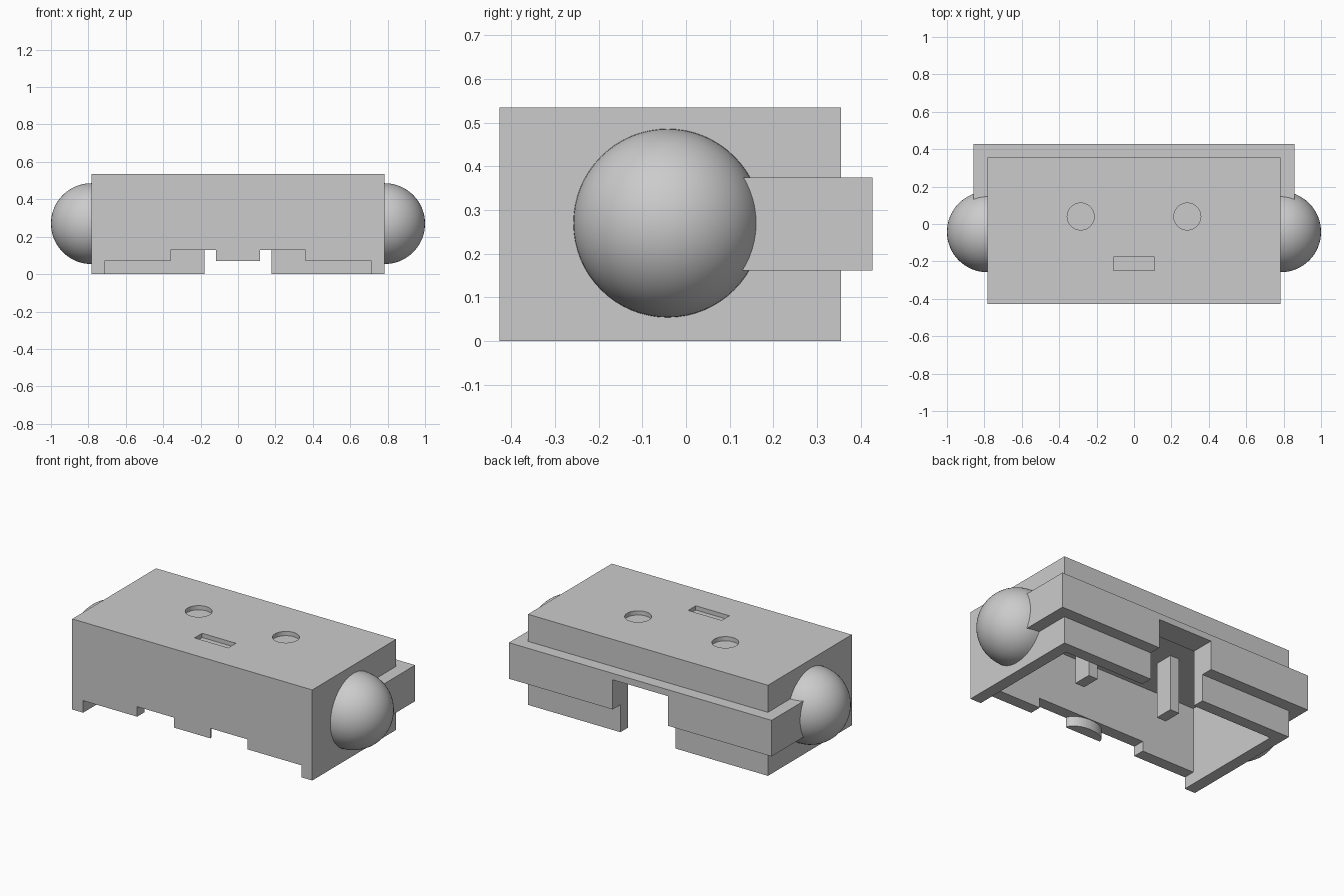
import bpy, bmesh, math
from mathutils import Vector

if "Cube" in bpy.data.objects:
    bpy.data.objects.remove(bpy.data.objects["Cube"], do_unlink=True)

# Single plain grey
grey = bpy.data.materials.new("light_grey")
grey.use_nodes = True
GREY = (0.6, 0.6, 0.6, 1)
grey.diffuse_color = GREY
grey.node_tree.nodes["Principled BSDF"].inputs["Base Color"].default_value = GREY


def make(name, bm):
    bmesh.ops.recalc_face_normals(bm, faces=bm.faces[:])
    mesh = bpy.data.meshes.new(name)
    bm.to_mesh(mesh)
    bm.free()
    mesh.materials.append(grey)
    ob = bpy.data.objects.new(name, mesh)
    bpy.context.scene.collection.objects.link(ob)
    return ob


def prism(name, points, start, end, axis="z"):
    """Extrude an outline: (x, y) along z, or (x, z) along y."""
    bm = bmesh.new()
    place = (lambda p, d: (p[0], p[1], d)) if axis == "z" else (lambda p, d: (p[0], d, p[1]))
    face = bm.faces.new([bm.verts.new(place(p, start)) for p in points])
    step = Vector(place((0, 0), end - start))
    new = bmesh.ops.extrude_face_region(bm, geom=[face])["geom"]
    bmesh.ops.translate(bm, vec=step, verts=[v for v in new if isinstance(v, bmesh.types.BMVert)])
    return make(name, bm)


def block(name, x0, x1, y0, y1, z0, z1):
    return prism(name, [(x0, y0), (x1, y0), (x1, y1), (x0, y1)], z0, z1)


def cut(ob, cutter):
    mod = ob.modifiers.new("cut", "BOOLEAN")
    mod.operation, mod.solver, mod.object = "DIFFERENCE", "EXACT", cutter
    bpy.context.view_layer.objects.active = ob
    bpy.ops.object.modifier_apply(modifier=mod.name)
    bpy.data.objects.remove(cutter, do_unlink=True)


def mirrored(half):
    return half + [(-x, v) for x, v in reversed(half)]


def ring(cx, cy, r, n=48):
    return [(cx + r * math.cos(math.tau * i / n), cy + r * math.sin(math.tau * i / n)) for i in range(n)]


W, FRONT, BACK, H, T = 0.784, -0.427, 0.355, 0.535, 0.071
GAP, GAP_TOP = 0.18, 0.337

# Hollow body, open underneath
body = block("body_shell", -W, W, FRONT, BACK, 0, H)
cut(body, block("cavity", -W + T, W - T, FRONT + T, BACK - T, -0.1, H - T))

# Stepped front lower edge
steps = mirrored([(-W + T, -0.1), (-W + T, T), (-0.36, T), (-0.36, 0.13)])
cut(body, prism("front_steps", steps, FRONT - 0.1, FRONT + T + 0.05, "y"))

# Rear opening, eye recesses and mouth slot
cut(body, block("rear_opening", -GAP, GAP, BACK - 0.15, BACK + 0.2, -0.1, GAP_TOP))
for side in (-1, 1):
    cut(body, prism("eye_recess", ring(side * 0.285, 0.04, 0.072), H - 0.025, H + 0.1))
cut(body, block("mouth_slot", -0.11, 0.11, -0.248, -0.177, H - 0.025, H + 0.1))

# Curved tab under the front wall
R = 0.141
arc = [(0.118 * math.cos(math.pi * i / 24), FRONT + 0.067 * math.sin(math.pi * i / 24)) for i in range(25)]
prism("front_tab", arc, T, 0.13)

# Rear bumper wrapping round the sides
wrap = mirrored([(-0.858, 0.0), (-0.858, 0.427), ])
inner = mirrored([(W - 0.03, 0.0), (W - 0.03, BACK - 0.03)])
bumper = prism("rear_bumper", wrap + inner, 0.162, 0.375)
cut(bumper, block("bumper_opening", -GAP, GAP, BACK - 0.15, BACK + 0.2, 0, GAP_TOP))

for side, label in ((1, "left"), (-1, "right")):
    # Domed side cap
    bm = bmesh.new()
    bmesh.ops.create_uvsphere(bm, u_segments=64, v_segments=32, radius=0.216)
    bmesh.ops.delete(bm, geom=[v for v in bm.verts if v.co.z < -0.001], context="VERTS")
    rim = [e for e in bm.edges if e.is_boundary]
    bmesh.ops.holes_fill(bm, edges=rim)
    for v in bm.verts:
        x, y, z = v.co
        v.co = (side * (W + z), -0.042 + y, 0.27 + x)
    dome = make(label + "_dome", bm)
    for p in dome.data.polygons:
        p.use_smooth = len(p.vertices) < 5

    # Post hanging from the ceiling
    x = side * 0.285
    block(label + "_post", x - 0.031, x + 0.031, -0.112, 0.0, 0.13, H - T + 0.01)
